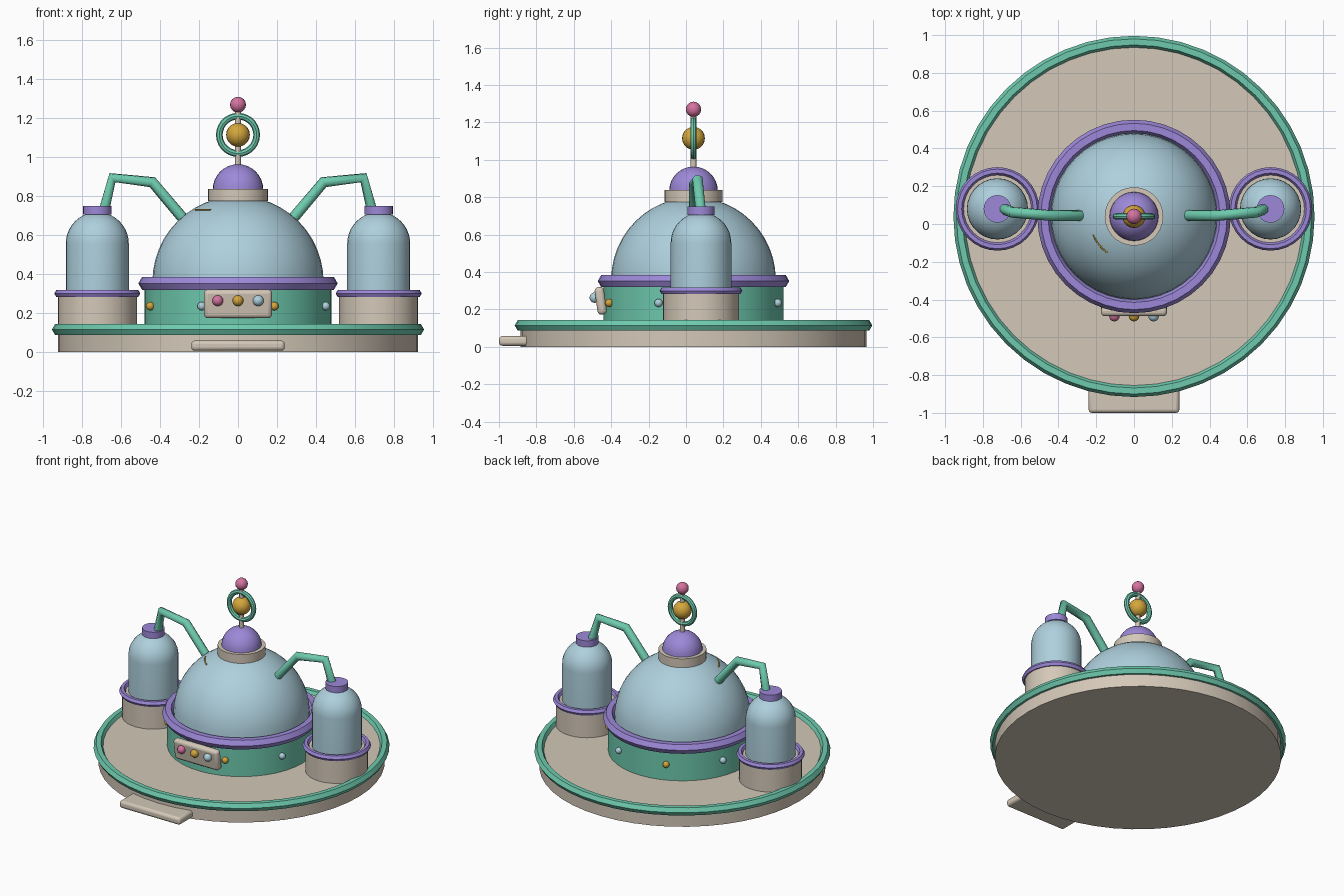
import bpy
from math import radians, pi, sin, cos

cube = bpy.data.objects.get("Cube")
if cube:
    bpy.data.objects.remove(cube, do_unlink=True)

CY = 0.04          # shared centre line of the round parts


def material(name, rgb):
    lin = [((c / 255 + 0.055) / 1.055) ** 2.4 for c in rgb] + [1]
    m = bpy.data.materials.new(name)
    m.use_nodes = True
    m.diffuse_color = lin
    m.node_tree.nodes["Principled BSDF"].inputs["Base Color"].default_value = lin
    return m


BEIGE = material("warm beige", (212, 200, 184))
MINT = material("mint green", (110, 202, 174))
PURPLE = material("soft purple", (157, 137, 217))
BLUE = material("pale blue", (174, 208, 221))
GOLD = material("gold", (212, 166, 60))
PINK = material("pink", (213, 115, 160))


def finish(name, mat, angle=35):
    o = bpy.context.object
    o.name = name
    o.data.materials.clear()
    o.data.materials.append(mat)
    bpy.ops.object.shade_smooth_by_angle(angle=radians(angle))
    return o


def cylinder(name, mat, x, y, r, z0, z1, sides=32):
    bpy.ops.mesh.primitive_cylinder_add(vertices=sides, radius=r, depth=z1 - z0,
                                        location=(x, y, (z0 + z1) / 2))
    return finish(name, mat)


def ball(name, mat, loc, r, segs=16):
    bpy.ops.mesh.primitive_uv_sphere_add(segments=segs, ring_count=segs // 2,
                                         radius=r, location=loc)
    return finish(name, mat, 60)


def ring(name, mat, loc, major, minor, segs=40, sides=6, rot=(0, 0, 0)):
    bpy.ops.mesh.primitive_torus_add(major_segments=segs, minor_segments=sides,
                                     major_radius=major, minor_radius=minor,
                                     location=loc, rotation=rot)
    return finish(name, mat)


def box(name, mat, loc, size, bevel, tilt=0):
    bpy.ops.mesh.primitive_cube_add(size=1, location=loc)
    o = bpy.context.object
    o.scale = size
    bpy.ops.object.transform_apply(location=False, rotation=False, scale=True)
    o.rotation_euler.x = tilt
    b = o.modifiers.new("rounded edges", "BEVEL")
    b.width, b.segments = bevel, 3
    return finish(name, mat)


def lathe(name, mat, x, y, profile, steps=32):
    """Spin a profile of (radius, height) pairs around a vertical axis."""
    verts = [(r * cos(2 * pi * i / steps), r * sin(2 * pi * i / steps), z)
             for r, z in profile for i in range(steps)]
    faces = [(k * steps + i, k * steps + (i + 1) % steps,
              (k + 1) * steps + (i + 1) % steps, (k + 1) * steps + i)
             for k in range(len(profile) - 1) for i in range(steps)]
    top = (len(profile) - 1) * steps
    faces += [tuple(range(steps))[::-1], tuple(range(top, top + steps))]
    me = bpy.data.meshes.new(name)
    me.from_pydata(verts, [], faces)
    o = bpy.data.objects.new(name, me)
    o.location = (x, y, 0)
    bpy.context.collection.objects.link(o)
    bpy.ops.object.select_all(action="DESELECT")
    bpy.context.view_layer.objects.active = o
    o.select_set(True)
    return finish(name, mat)


def dome_profile(r, z, steps=12):
    return [(r * cos(a), z + r * sin(a))
            for a in (i * pi / 2 / steps for i in range(steps))] + [(0.004, z + r)]


def pipe(name, mat, points, r):
    cu = bpy.data.curves.new(name, "CURVE")
    cu.dimensions = "3D"
    cu.bevel_depth, cu.bevel_resolution, cu.use_fill_caps = r, 2, True
    s = cu.splines.new("POLY")
    s.points.add(len(points) - 1)
    for p, co in zip(s.points, points):
        p.co = (*co, 1)
    cu.materials.append(mat)
    o = bpy.data.objects.new(name, cu)
    bpy.context.collection.objects.link(o)


# Round platform with rim and front step
cylinder("platform", BEIGE, 0, CY, 0.925, 0, 0.12, 48)
ring("platform_rim", MINT, (0, CY, 0.115), 0.924, 0.032, 48)
box("front_step", BEIGE, (0, -0.92, 0.032), (0.48, 0.16, 0.052), 0.018)

# Central drum and dome
cylinder("drum", MINT, 0, CY, 0.48, 0.11, 0.36, 40)
ring("drum_rim", PURPLE, (0, CY, 0.352), 0.474, 0.038)
lathe("main_dome", BLUE, 0, CY, dome_profile(0.44, 0.36), 40)
pipe("dome_trim", GOLD, [(0.238 * cos(radians(a)), CY + 0.238 * sin(radians(a)), 0.73)
                         for a in range(204, 236, 6)], 0.004)

# Lights around the drum
for i in range(8):
    a = radians(22.5 + 45 * i)
    ball(f"drum_light_{i + 1}", BLUE if i % 2 else GOLD,
         (0.488 * cos(a), CY + 0.488 * sin(a), 0.235), 0.022)

# Control panel with three buttons
box("control_panel", BEIGE, (0, -0.456, 0.247), (0.35, 0.05, 0.148), 0.02, radians(8))
for i, (x, mat) in enumerate(zip((-0.104, 0, 0.104), (PINK, GOLD, BLUE))):
    ball(f"panel_button_{i + 1}", mat, (x, -0.488, 0.263), 0.028)

# Cap and antenna
cylinder("cap_collar", BEIGE, 0, CY, 0.155, 0.775, 0.838, 28)
lathe("cap_dome", PURPLE, 0, CY, dome_profile(0.13, 0.834, 8), 28)
cylinder("antenna_mast", BEIGE, 0, CY, 0.015, 0.95, 1.25, 12)
ball("antenna_core", GOLD, (0, CY, 1.115), 0.061, 20)
ring("antenna_ring", MINT, (0, CY, 1.115), 0.096, 0.017, 28, 8, (pi / 2, 0, 0))
ball("antenna_tip", PINK, (0, CY, 1.27), 0.041)

# Side tanks, one on each side, piped to the dome
for side, s in (("left", 1), ("right", -1)):
    x, y = 0.723 * s, 0.08
    cylinder(f"{side}_tank_base", BEIGE, x, y, 0.203, 0.11, 0.3)
    ring(f"{side}_tank_rim", PURPLE, (x, y, 0.3), 0.2, 0.021, 32)
    lathe(f"{side}_tank", BLUE, x, y, [(0.162, 0.29)] + dome_profile(0.162, 0.556, 10), 28)
    cylinder(f"{side}_tank_cap", PURPLE, x, y, 0.073, 0.705, 0.75, 24)
    pipe(f"{side}_pipe", MINT, [(0.69 * s, 0.08, 0.72), (0.645 * s, 0.062, 0.895),
                                (0.44 * s, 0.045, 0.872), (0.265 * s, 0.045, 0.665)], 0.029)
